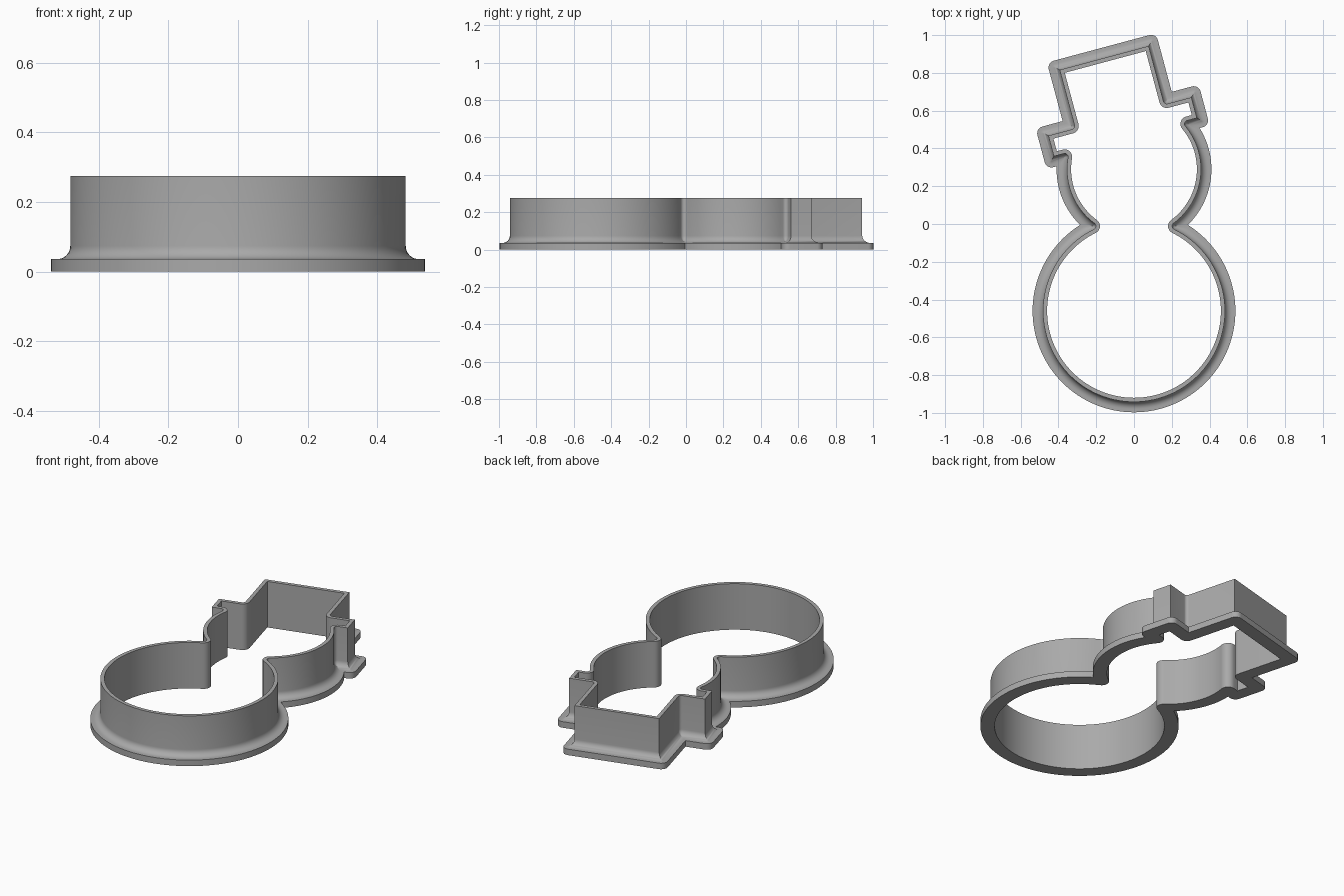
import bpy, bmesh, math
from mathutils import Vector, Matrix

old = bpy.data.objects.get("Cube")
if old:
    bpy.data.objects.remove(old)

HEIGHT, RIM_TOP, FILLET = 0.275, 0.036, 0.038
INNER, OUTER, RIM = -0.04, -0.018, 0.037   # offsets from the base outline
FAN = 8                                    # points per outline corner


class Line:
    steps = 1

    def __init__(self, a, b):
        t = (b - a).normalized()
        self.a, self.n = a, Vector((t.y, -t.x))

    def dist(self, p):
        return self.n.dot(p - self.a)

    def normal(self, p):
        return self.n

    def inside_points(self, p, q, d):
        return []


class Arc:
    def __init__(self, centre, radius, steps):
        self.c, self.r, self.steps = Vector(centre), radius, steps

    def dist(self, p):
        return (p - self.c).length - self.r

    def normal(self, p):
        return (p - self.c).normalized()

    def inside_points(self, p, q, d):
        a, b = (math.atan2(*(v - self.c).yx) for v in (p, q))
        sweep = (b - a) % math.tau
        angles = [a + sweep * i / self.steps for i in range(1, self.steps)]
        return [self.c + (self.r + d) * Vector((math.cos(t), math.sin(t))) for t in angles]


def meet(s, t, start, d):
    """Point where both neighbouring curves are offset by d."""
    p = start.copy()
    for _ in range(20):
        m = Matrix((s.normal(p), t.normal(p)))
        p -= m.inverted() @ Vector((s.dist(p) - d, t.dist(p) - d))
    return p


# Snowman outline: body, head and a tilted hat with a brim
tilt = Matrix.Rotation(math.radians(15), 2)
body = Arc((0, -0.46), 0.5, 96)
head_r, head_l = (Arc((0, 0.29), 0.373, 32) for _ in range(2))
hat_mid = 0.075
hat_half = [(0.338, 0.438), (0.41, 0.438), (0.41, 0.587), (0.262, 0.587), (0.262, 0.908)]
hat = [tilt @ Vector((hat_mid + u, v)) for u, v in hat_half]
hat += [tilt @ Vector((hat_mid - u, v)) for u, v in reversed(hat_half)]
curves = [body, head_r] + [Line(a, b) for a, b in zip(hat, hat[1:])] + [head_l]
guesses = [Vector((0.22, -0.01))] + hat + [Vector((-0.22, -0.01))]
corners = [meet(c, curves[(i + 1) % len(curves)], guesses[i], 0) for i, c in enumerate(curves)]


def corner_points(i, d):
    s, t, p = curves[i], curves[(i + 1) % len(curves)], corners[i]
    n, m = s.normal(p), t.normal(p)
    turn = math.atan2(n.x * m.y - n.y * m.x, n.dot(m))
    if turn * d > 0:                       # rounded side of the corner
        return [p + d * (Matrix.Rotation(turn * k / (FAN - 1), 2) @ n) for k in range(FAN)]
    return [meet(s, t, p, d)] * FAN        # sharp side of the corner


def outline(d):
    fans = [corner_points(i, d) for i in range(len(curves))]
    pts = []
    for i, c in enumerate(curves):
        pts += c.inside_points(fans[i - 1][-1], fans[i][0], d) + fans[i]
    return pts


# Cross-section: flat rim, concave fillet, thin upright wall
section = [(INNER, 0), (RIM, 0), (RIM, RIM_TOP)]
for k in range(9):
    a = math.pi / 2 * k / 8
    section.append((OUTER + FILLET * (1 - math.sin(a)), RIM_TOP + FILLET * (1 - math.cos(a))))
section += [(OUTER, HEIGHT), (INNER, HEIGHT)]

bm = bmesh.new()
rings = [[bm.verts.new((p.x, p.y, z)) for p in outline(d)] for d, z in section]
for j, ring in enumerate(rings):
    above = rings[(j + 1) % len(rings)]
    for i in range(len(ring)):
        k = (i + 1) % len(ring)
        bm.faces.new((ring[i], ring[k], above[k], above[i]))
bmesh.ops.remove_doubles(bm, verts=bm.verts[:], dist=0.0002)
bmesh.ops.recalc_face_normals(bm, faces=bm.faces[:])
mesh = bpy.data.meshes.new("cutter_wall_and_rim")
bm.to_mesh(mesh)
bm.free()

cutter = bpy.data.objects.new("cutter_wall_and_rim", mesh)
bpy.context.collection.objects.link(cutter)

# Plain grey material
grey = bpy.data.materials.new("plain grey")
grey.use_nodes = True
colour = (0.4, 0.4, 0.4, 1)
grey.diffuse_color = colour
grey.node_tree.nodes["Principled BSDF"].inputs["Base Color"].default_value = colour
mesh.materials.append(grey)

bpy.ops.object.select_all(action="DESELECT")
cutter.select_set(True)
bpy.context.view_layer.objects.active = cutter
bpy.ops.object.shade_smooth_by_angle(angle=math.radians(30))
